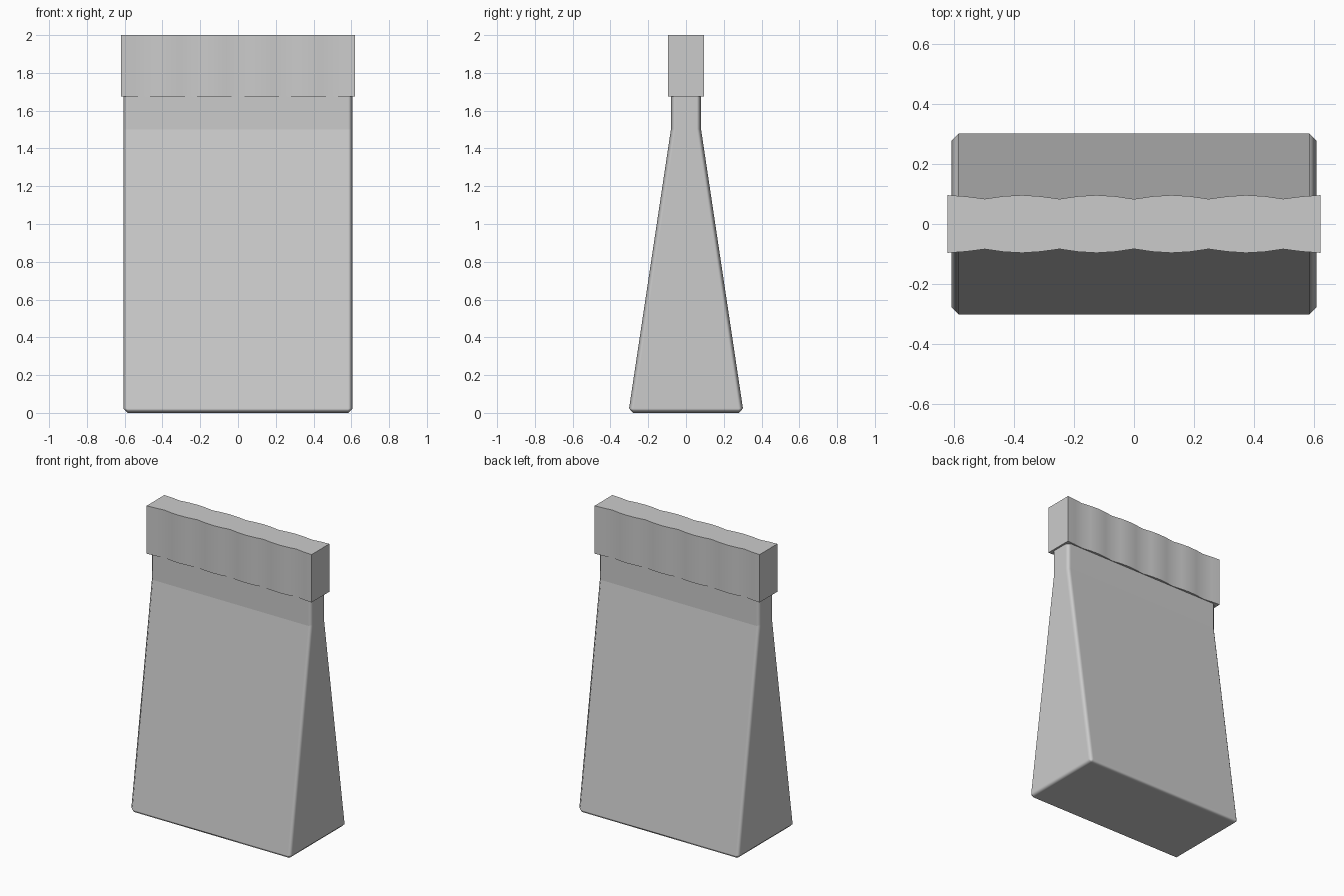
import bpy, bmesh, math

if "Cube" in bpy.data.objects:
    bpy.data.objects.remove(bpy.data.objects["Cube"], do_unlink=True)

paper = bpy.data.materials.new("grey_paper")
paper.use_nodes = True
grey = (0.6, 0.6, 0.6, 1)
paper.diffuse_color = grey
paper.node_tree.nodes["Principled BSDF"].inputs["Base Color"].default_value = grey


def loft(name, rings):
    """Skin equal-length closed rings from bottom to top and cap both ends."""
    bm = bmesh.new()
    loops = [[bm.verts.new(p) for p in ring] for ring in rings]
    n = len(loops[0])
    for low, high in zip(loops, loops[1:]):
        for i in range(n):
            j = (i + 1) % n
            bm.faces.new((low[i], low[j], high[j], high[i]))
    bm.faces.new(loops[0][::-1])
    bm.faces.new(loops[-1])
    bmesh.ops.recalc_face_normals(bm, faces=bm.faces)
    mesh = bpy.data.meshes.new(name)
    bm.to_mesh(mesh)
    bm.free()
    mesh.materials.append(paper)
    obj = bpy.data.objects.new(name, mesh)
    bpy.context.collection.objects.link(obj)
    return obj


def rectangle(hx, hy, z):
    return [(-hx, -hy, z), (hx, -hy, z), (hx, hy, z), (-hx, hy, z)]


# Tapered bag with a straight neck reaching into the folded band
bag = loft("bag_body", [rectangle(0.607, 0.305, 0),
                        rectangle(0.607, 0.08, 1.5),
                        rectangle(0.607, 0.08, 1.75)])
for poly in bag.data.polygons:
    poly.use_smooth = True
for edge in bag.data.edges:
    edge.use_edge_sharp = all(abs(bag.data.vertices[v].co.z - 1.5) < 0.01
                              for v in edge.vertices)
bevel = bag.modifiers.new("soft_edges", "BEVEL")
bevel.width = 0.024
bevel.segments = 1
bevel.limit_method = 'ANGLE'
bevel.angle_limit = math.radians(30)
bevel.harden_normals = True

# Scalloped band folded over the top
STEPS, HALF = 20, 0.62
xs = [-HALF + 2 * HALF * i / STEPS for i in range(STEPS + 1)]


def scallop(x):
    return 0.083 + 0.013 * abs(math.sin(4 * math.pi * x))


outline = [(x, -scallop(x)) for x in xs] + [(x, scallop(x)) for x in reversed(xs)]
band = loft("folded_top_band", [[(x, y, z) for x, y in outline] for z in (1.675, 2.0)])
bpy.ops.object.select_all(action='DESELECT')
band.select_set(True)
bpy.context.view_layer.objects.active = band
bpy.ops.object.shade_smooth_by_angle(angle=math.radians(30))
